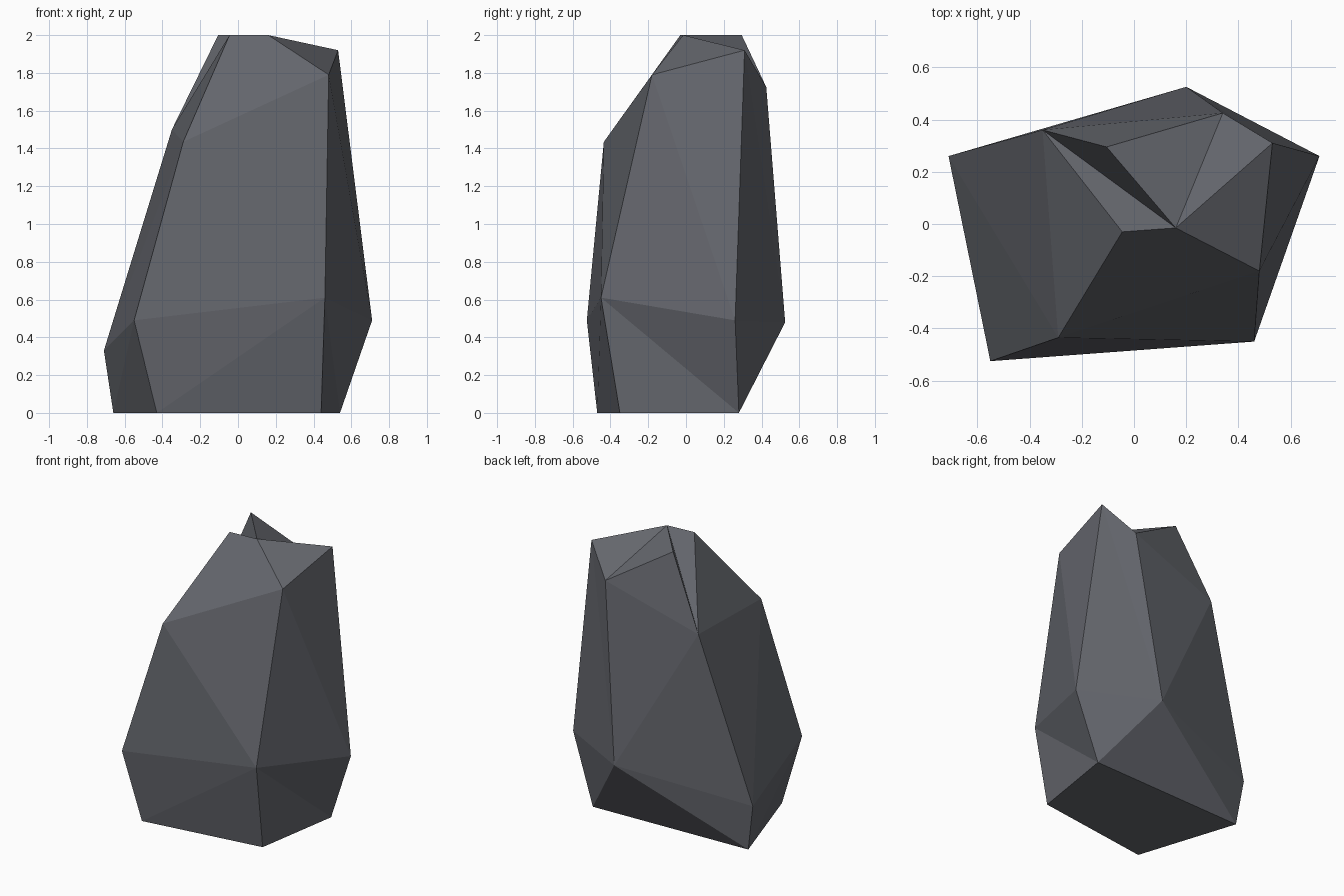
import bpy
import bmesh

default_cube = bpy.data.objects.get("Cube")
if default_cube:
    bpy.data.objects.remove(default_cube, do_unlink=True)


def flat_material(name, colour):
    mat = bpy.data.materials.new(name)
    mat.use_nodes = True
    mat.diffuse_color = colour
    shader = mat.node_tree.nodes["Principled BSDF"]
    shader.inputs["Base Color"].default_value = colour
    shader.inputs["Roughness"].default_value = 0.9
    return mat


slate_grey = flat_material("slate_grey", (0.13, 0.136, 0.155, 1))

bm = bmesh.new()


def ring(points):
    return [bm.verts.new(p) for p in points]


def facets(*corner_groups):
    for corners in corner_groups:
        bm.faces.new(corners)


# Rings of corners run counterclockwise from the left-hand back corner
base_w, base_sw, base_se, base_e = ring([
    (-.66, .24, 0), (-.43, -.47, 0), (.44, -.35, 0), (.54, .28, 0)])
belly_w, belly_sw, belly_se, belly_e, belly_n = ring([
    (-.71, .26, .33), (-.55, -.525, .49), (.46, -.45, .61),
    (.71, .26, .49), (.20, .525, .48)])
shoulder_w, shoulder_sw, shoulder_se, shoulder_e, shoulder_n = ring([
    (-.35, .36, 1.5), (-.29, -.435, 1.435), (.48, -.18, 1.79),
    (.53, .31, 1.92), (.34, .425, 1.725)])
peak_n, peak_s, peak_e = ring([
    (-.105, .295, 2), (-.045, -.03, 2), (.16, -.015, 2)])

# Underside and lower flare
facets(
    (base_w, base_sw, base_se, base_e),
    (base_w, belly_sw, base_sw), (base_w, belly_w, belly_sw),
    (base_sw, belly_se, base_se), (base_sw, belly_sw, belly_se),
    (base_se, belly_se, base_e), (belly_se, belly_e, base_e),
    (base_e, belly_e, belly_n),
    (base_e, belly_n, base_w), (base_w, belly_n, belly_w),
)

# Tall sides
facets(
    (belly_w, shoulder_sw, belly_sw), (belly_w, shoulder_w, shoulder_sw),
    (belly_sw, shoulder_sw, belly_se), (shoulder_sw, shoulder_se, belly_se),
    (belly_se, shoulder_se, belly_e), (shoulder_se, shoulder_e, belly_e),
    (belly_e, shoulder_e, belly_n), (shoulder_e, shoulder_n, belly_n),
    (belly_n, shoulder_n, shoulder_w), (belly_n, shoulder_w, belly_w),
)

# Sloping crown, split by a notch between the two peaks
facets(
    (shoulder_w, peak_s, shoulder_sw),
    (shoulder_sw, peak_s, peak_e, shoulder_se),
    (shoulder_se, peak_e, shoulder_e), (shoulder_e, peak_e, shoulder_n),
    (shoulder_n, peak_e, peak_n), (shoulder_n, peak_n, shoulder_w),
    (shoulder_w, peak_n, peak_e), (shoulder_w, peak_e, peak_s),
)

bmesh.ops.recalc_face_normals(bm, faces=bm.faces)
mesh = bpy.data.meshes.new("rock")
bm.to_mesh(mesh)
bm.free()
mesh.materials.append(slate_grey)
rock = bpy.data.objects.new("rock", mesh)
bpy.context.collection.objects.link(rock)
